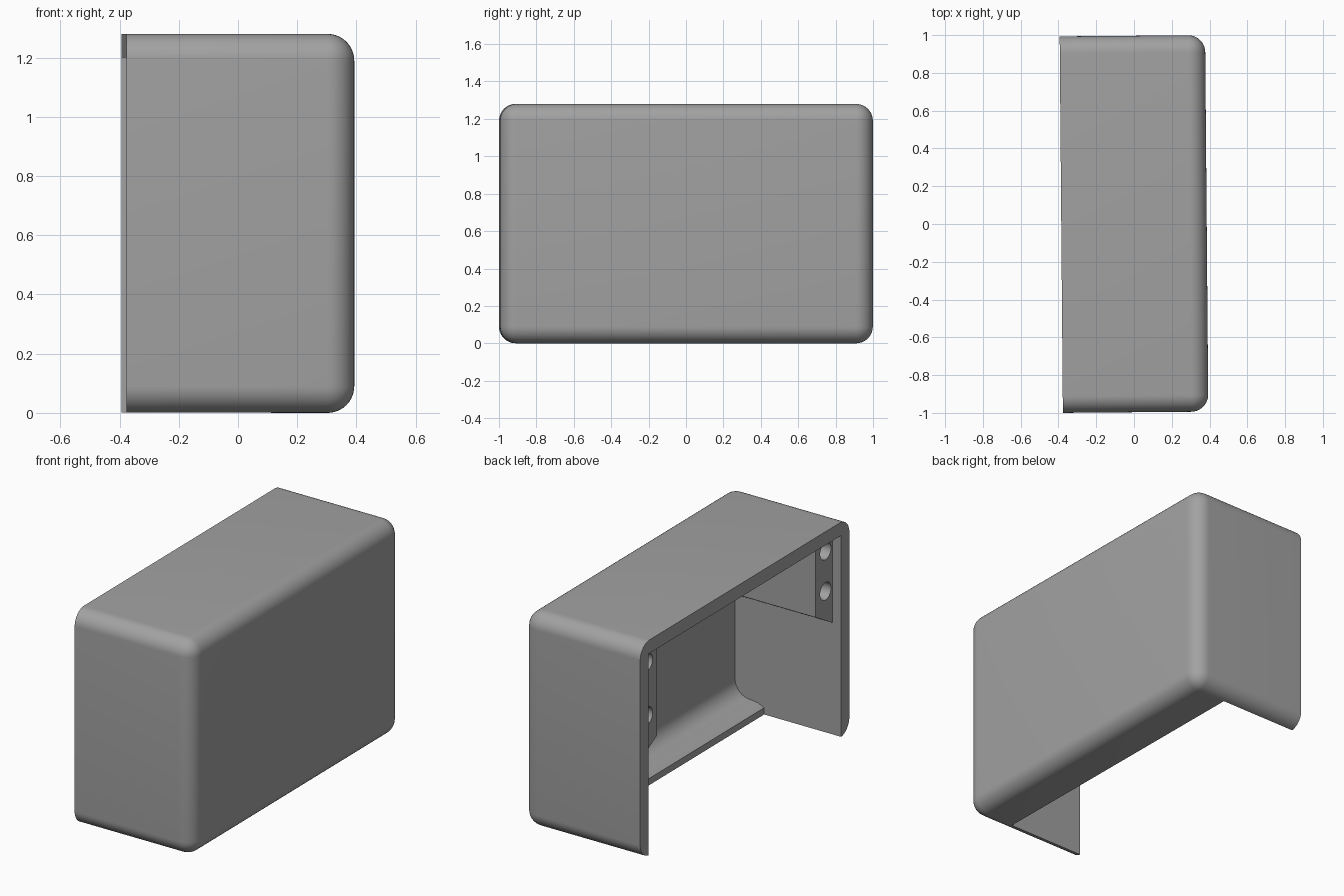
import bpy, bmesh, math
from mathutils import Matrix

if "Cube" in bpy.data.objects:
    bpy.data.objects.remove(bpy.data.objects["Cube"])

TURN = Matrix.Rotation(0.0085, 4, 'Z')   # slight yaw of the whole housing
HX, HY, H, R = 0.385, 0.9965, 1.28, 0.09
INNER_Y, INNER_Z, INNER_X = 0.918, 1.2, 0.31

grey = bpy.data.materials.new("plain grey")
grey.diffuse_color = (0.36, 0.36, 0.36, 1)
grey.use_nodes = True
grey.node_tree.nodes["Principled BSDF"].inputs["Base Color"].default_value = grey.diffuse_color


def finish(bm, name, helper=False):
    bmesh.ops.recalc_face_normals(bm, faces=bm.faces)
    me = bpy.data.meshes.new(name)
    bm.to_mesh(me)
    bm.free()
    ob = bpy.data.objects.new(name, me)
    bpy.context.collection.objects.link(ob)
    ob.data.materials.append(grey)
    ob.hide_render = helper
    return ob


def prism(name, points, vector, helper=False):
    """Extrude a flat outline along a vector."""
    bm = bmesh.new()
    f = bm.faces.new([bm.verts.new(p) for p in points])
    g = bmesh.ops.extrude_face_region(bm, geom=[f])
    bmesh.ops.translate(bm, vec=vector,
                        verts=[v for v in g['geom'] if isinstance(v, bmesh.types.BMVert)])
    return finish(bm, name, helper)


def cut(target, cutter):
    bpy.context.view_layer.objects.active = target
    m = target.modifiers.new("cut", 'BOOLEAN')
    m.operation, m.solver, m.object = 'DIFFERENCE', 'EXACT', cutter
    bpy.ops.object.modifier_apply(modifier=m.name)
    bpy.data.objects.remove(cutter)


# Outer housing: every edge rounded except those of the open -x end
bm = bmesh.new()
bmesh.ops.create_cube(bm, size=1)
for v in bm.verts:
    v.co = (v.co.x * 2 * HX, v.co.y * 2 * HY, (v.co.z + 0.5) * H)
edges = [e for e in bm.edges if max(v.co.x for v in e.verts) > 0]
bmesh.ops.bevel(bm, geom=edges, offset=R, segments=10, profile=0.5, affect='EDGES')
housing = finish(bm, "housing")

# Cavity: open at the -x end and under the sides, leaving a short floor lip
outline = [(-1, INNER_Z), (INNER_X, INNER_Z)]
for i in range(9):
    a = math.radians(90 * i / 8)
    outline.append((INNER_X - 0.1 + 0.1 * math.cos(a), 0.165 - 0.1 * math.sin(a)))
outline += [(0.16, 0.06), (0.12, 0.04), (0.12, -1), (-1, -1)]
cavity = prism("cavity", [(x, -INNER_Y, z) for x, z in outline], (0, 2 * INNER_Y, 0), True)
cut(housing, cavity)

# Mounting blocks with chamfered undersides and two screw holes each
X0 = -0.33
for side, low, holes, name in ((-1, 0.66, (1.12, 0.88), "front_mounting_block"),
                               (1, 0.54, (1.11, 0.79), "rear_mounting_block")):
    wall, inner = side * (INNER_Y + 0.01), side * 0.755
    block = prism(name, [(X0, wall, low), (X0, wall, INNER_Z + 0.01),
                         (X0, inner, INNER_Z + 0.01), (X0, inner, low + 0.1)],
                  (INNER_X + 0.01 - X0, 0, 0))
    for z in holes:
        ring = [(X0 - 0.1, side * 0.85 + 0.052 * math.cos(t * math.pi / 16),
                 z + 0.052 * math.sin(t * math.pi / 16)) for t in range(32)]
        cut(block, prism("screw_hole", ring, (0.4, 0, 0), True))

# Smooth the rounded edges and turn everything into place
for ob in bpy.context.collection.objects:
    ob.data.transform(TURN)
    bpy.ops.object.select_all(action='DESELECT')
    ob.select_set(True)
    bpy.context.view_layer.objects.active = ob
    bpy.ops.object.shade_smooth_by_angle(angle=math.radians(30))
